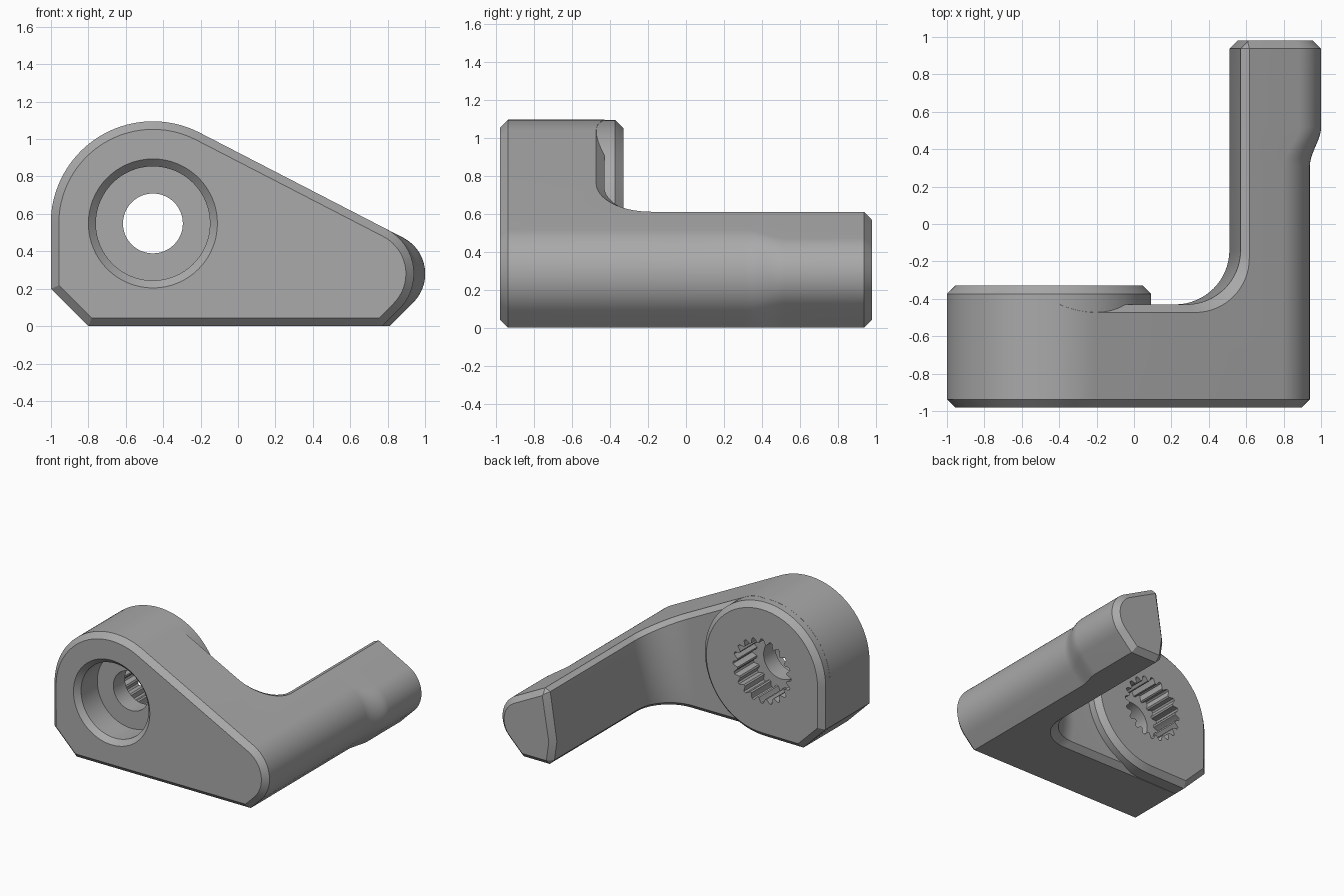
import bpy, bmesh
from math import sin, cos, tan, pi, radians
from mathutils import Vector

cube = bpy.data.objects.get("Cube")
if cube:
    bpy.data.objects.remove(cube, do_unlink=True)

steel = bpy.data.materials.new("plain_grey")
steel.use_nodes = True
GREY = (0.40, 0.40, 0.40, 1)
steel.diffuse_color = GREY
steel.node_tree.nodes["Principled BSDF"].inputs["Base Color"].default_value = GREY

HUB_X, HUB_Z, HUB_R = -0.455, 0.549, 0.546
TIP_Z = 0.28
SLOPE = radians(62.7)          # direction the sloping top faces
CH = 0.043                     # common chamfer


def loft(name, rings):
    """Closed solid through rings of equal point count."""
    bm = bmesh.new()
    loops = [[bm.verts.new(p) for p in ring] for ring in rings]
    n = len(loops[0])
    for a, b in zip(loops, loops[1:]):
        for i in range(n):
            j = (i + 1) % n
            bm.faces.new((a[i], a[j], b[j], b[i]))
    bm.faces.new(loops[0])
    bm.faces.new(loops[-1])
    bmesh.ops.recalc_face_normals(bm, faces=bm.faces)
    mesh = bpy.data.meshes.new(name)
    bm.to_mesh(mesh)
    bm.free()
    mesh.materials.append(steel)
    obj = bpy.data.objects.new(name, mesh)
    bpy.context.collection.objects.link(obj)
    return obj


def boolean(target, tool, operation):
    bpy.context.view_layer.objects.active = target
    mod = target.modifiers.new(operation, 'BOOLEAN')
    mod.operation, mod.solver, mod.object = operation, 'EXACT', tool
    bpy.ops.object.modifier_apply(modifier=mod.name)
    bpy.data.objects.remove(tool, do_unlink=True)


def arc(cx, cz, r, start, end, steps):
    angles = [start + (end - start) * i / steps for i in range(steps + 1)]
    return [(cx + r * cos(t), cz + r * sin(t)) for t in angles]


def inset(points, d):
    """Move every side of a counterclockwise outline inward by d."""
    out = []
    for i, p in enumerate(points):
        p = Vector(p)
        u = (p - Vector(points[i - 1])).normalized()
        v = (Vector(points[(i + 1) % len(points)]) - p).normalized()
        nu, nv = Vector((-u.y, u.x)), Vector((-v.y, v.x))
        out.append(tuple(p + (nu + nv) * d / (1 + nu.dot(nv))))
    return out


def at_y(points, y):
    return [(x, y, z) for x, z in points]


def plate_outline(tip_x):
    """Hub, sloping top and rounded tip, seen from the front."""
    reach = HUB_X * cos(SLOPE) + HUB_Z * sin(SLOPE) + HUB_R
    r = reach - tip_x * cos(SLOPE) - TIP_Z * sin(SLOPE)
    corner = tip_x - TIP_Z + r * 2 ** 0.5
    return ([(-0.8, 0), (corner, 0)]
            + arc(tip_x, TIP_Z, r, -pi / 4, SLOPE, 20)
            + arc(HUB_X, HUB_Z, HUB_R, SLOPE, pi, 36) + [(-1, 0.2)])


def top_z(x):
    """Height of the sloping top."""
    x0, z0 = HUB_X + HUB_R * cos(SLOPE), HUB_Z + HUB_R * sin(SLOPE)
    return z0 - (x - x0) / tan(SLOPE)


# Main body: full-depth solid whose rounded edge steps outward near the grip end
BASE, GRIP = 0.673, 0.784
base, grip = plate_outline(BASE), plate_outline(GRIP)
stations = [at_y(inset(base, CH), -0.98), at_y(base, -0.98 + CH)]
for i in range(13):
    t = i / 12
    ease = t * t * (3 - 2 * t)
    stations.append(at_y(plate_outline(BASE + (GRIP - BASE) * ease), 0.31 + 0.21 * t))
stations += [at_y(grip, 0.98 - CH), at_y(inset(grip, CH), 0.98)]
body = loft("lever_body", stations)


def corner_ring(xw, yw, height):
    """Inside corner of the L as a region seen from above."""
    r = 0.29
    path = [(-1.5, yw)] + arc(xw - r, yw + r, r, -pi / 2, 0, 16)
    path += [(xw, 0.98 - CH), (xw + CH, 0.98), (xw + CH + 0.3, 1.28), (-1.5, 1.28)]
    return [(x, y, height(x)) for x, y in path]


# Cut away the inside of the L, with drafted wall and chamfered rims
wall_x, wall_y = 0.51, -0.43
rings = [corner_ring(wall_x + 0.085, wall_y - CH - 0.02, lambda x: -0.02),
         corner_ring(wall_x + 0.022, wall_y, lambda x: CH),
         corner_ring(wall_x, wall_y, lambda x: 0.2),
         corner_ring(wall_x + 0.06, wall_y, lambda x: top_z(x) - CH),
         corner_ring(wall_x + 0.128, wall_y - CH - 0.02, lambda x: top_z(x) + 0.02),
         corner_ring(wall_x + 0.128, wall_y - CH - 0.02, lambda x: top_z(x) + 0.5)]
boolean(body, loft("corner_cutter", rings), 'DIFFERENCE')

# Hub boss standing proud of the back of the arm
hub = arc(HUB_X, HUB_Z, HUB_R, -pi / 2, pi, 72) + [(-1, 0.2), (-0.8, 0)]
hub = inset(hub, 0.0006)
boss = loft("hub_boss", [at_y(hub, -0.75), at_y(hub, -0.33 - CH),
                         at_y(inset(hub, CH), -0.33)])
boolean(body, boss, 'UNION')

# Chamfered counterbore and through hole from the front
bore = [(-1.0, 0.365), (-0.94, 0.305), (-0.73, 0.305), (-0.73, 0.16), (-0.5, 0.16)]
boolean(body, loft("bore_cutter", [at_y(arc(HUB_X, HUB_Z, r, 0, 2 * pi, 64)[:-1], y)
                                   for y, r in bore]), 'DIFFERENCE')

# Splined socket from the back
TEETH, STEPS = 20, 10
spline = []
for i in range(TEETH * STEPS):
    t = 2 * pi * i / (TEETH * STEPS)
    wave = max(-1, min(1, 1.4 * cos(TEETH * t)))
    r = 0.243 + 0.019 * wave
    spline.append((HUB_X + r * cos(t), HUB_Z + r * sin(t)))
boolean(body, loft("spline_cutter", [at_y(spline, -0.58), at_y(spline, -0.25)]),
        'DIFFERENCE')

# Smooth curved areas, keep chamfers crisp
bpy.ops.object.select_all(action='DESELECT')
body.select_set(True)
bpy.context.view_layer.objects.active = body
bpy.ops.object.shade_smooth_by_angle(angle=radians(25))
